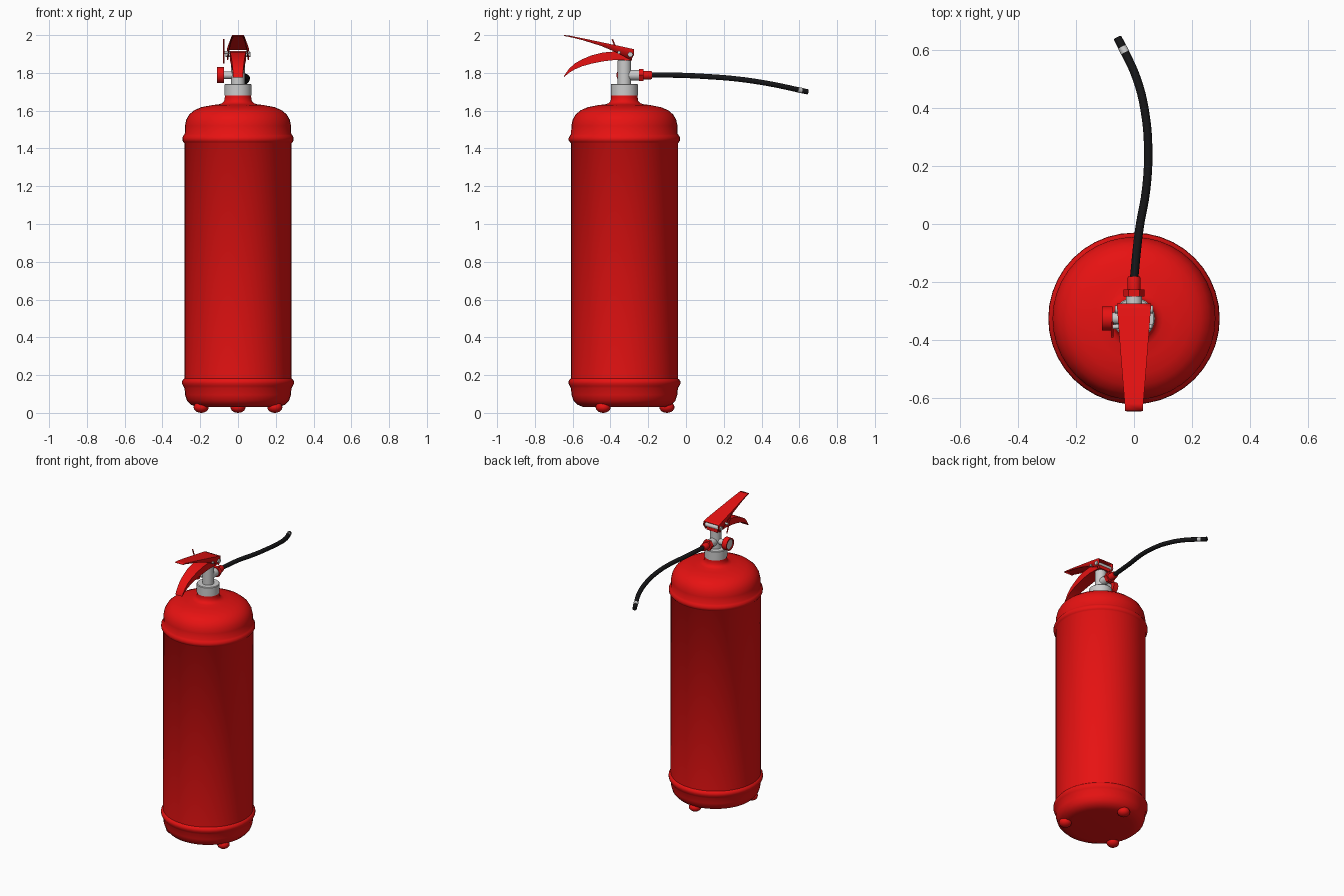
import bpy, bmesh, math
from mathutils import Vector

if "Cube" in bpy.data.objects:
    bpy.data.objects.remove(bpy.data.objects["Cube"])

CY = -0.326  # cylinder axis in y
AXIS_Z = 1.788  # height of the outlet and gauge


def material(name, color):
    m = bpy.data.materials.new(name)
    m.diffuse_color = (*color, 1)
    m.use_nodes = True
    m.node_tree.nodes["Principled BSDF"].inputs["Base Color"].default_value = m.diffuse_color
    return m


RED = material("red_paint", (0.8, 0.006, 0.006))
BLACK = material("black_rubber", (0.008, 0.008, 0.009))


def finish(name, bm, mat=None, angle=35):
    bmesh.ops.remove_doubles(bm, verts=bm.verts, dist=1e-5)
    bmesh.ops.recalc_face_normals(bm, faces=bm.faces)
    me = bpy.data.meshes.new(name)
    bm.to_mesh(me)
    bm.free()
    ob = bpy.data.objects.new(name, me)
    bpy.context.collection.objects.link(ob)
    if mat:
        me.materials.append(mat)
    bpy.ops.object.select_all(action='DESELECT')
    ob.select_set(True)
    bpy.context.view_layer.objects.active = ob
    bpy.ops.object.shade_smooth_by_angle(angle=math.radians(angle))
    return ob


def lathe(name, profile, origin, axis=(0, 0, 1), mat=None, segs=24, angle=35):
    """Revolve (radius, height) points around an axis through origin."""
    bm = bmesh.new()
    vs = [bm.verts.new((r, 0, h)) for r, h in profile]
    es = [bm.edges.new(p) for p in zip(vs, vs[1:])]
    bmesh.ops.spin(bm, geom=vs + es, cent=(0, 0, 0), axis=(0, 0, 1),
                   angle=math.tau, steps=segs)
    rot = Vector((0, 0, 1)).rotation_difference(Vector(axis))
    for v in bm.verts:
        v.co = rot @ v.co + Vector(origin)
    return finish(name, bm, mat, angle)


def rod(name, a, b, r, mat=None, segs=12):
    a, b = Vector(a), Vector(b)
    n = (b - a).length
    return lathe(name, [(0, 0), (r, 0), (r, n), (0, n)], a, (b - a).normalized(), mat, segs)


def lever(name, stations, closed):
    """Loft box or channel sections given as (y, z_top, z_bottom, half_width)."""
    bm = bmesh.new()
    rows = [[bm.verts.new(p) for p in ((-w, y, zb), (-w, y, zt), (w, y, zt), (w, y, zb))]
            for y, zt, zb, w in stations]
    for a, b in zip(rows, rows[1:]):
        for i in range(4 if closed else 3):
            j = (i + 1) % 4
            bm.faces.new((a[i], a[j], b[j], b[i]))
    if closed:
        bm.faces.new(rows[0])
        bm.faces.new(rows[-1])
    ob = finish(name, bm, RED)
    if not closed:
        mod = ob.modifiers.new("thickness", 'SOLIDIFY')
        mod.thickness = 0.006
        mod.offset = -1
    return ob


# Cylinder body with two raised bands, rounded shoulder and neck
body = [(0, .03), (.19, .03), (.22, .032), (.25, .044), (.27, .065), (.28, .095), (.283, .13),
        (.29, .142), (.296, .155), (.296, .168), (.289, .178), (.283, .182),
        (.283, 1.428), (.289, 1.434), (.295, 1.443), (.295, 1.456), (.289, 1.468), (.282, 1.476),
        (.281, 1.52), (.274, 1.552), (.258, 1.58), (.232, 1.602), (.195, 1.618), (.14, 1.629),
        (.1, 1.634), (.083, 1.64), (.073, 1.652), (.07, 1.67), (.07, 1.69), (0, 1.69)]
lathe("cylinder_body", body, (0, CY, 0), mat=RED, segs=40, angle=50)

# Three rounded feet
for i in range(3):
    a = math.radians(90 + 120 * i)
    foot = [(.04 * math.cos(t), -.03 * math.sin(t)) for t in
            (math.radians(-90 + 18 * k) for k in range(11))]
    foot[0], foot[-1] = (0, .03), (0, -.03)
    lathe(f"foot_{i + 1}", foot, (.225 * math.cos(a), CY + .225 * math.sin(a), .03),
          mat=RED, segs=16)

# Grey collar and valve stem
lathe("neck_collar", [(0, 1.68), (.072, 1.68), (.072, 1.738), (.068, 1.742), (0, 1.742)],
      (0, CY, 0), segs=32)
lathe("valve_stem", [(0, 1.735), (.036, 1.735), (.036, 1.865), (.03, 1.87), (.03, 1.9), (0, 1.9)],
      (0, CY, 0))

# Outlet, hex nut and hose sleeve
rod("outlet_pipe", (0, CY, AXIS_Z), (0, -.24, AXIS_Z), .028, segs=20)
rod("hose_nut", (0, -.25, AXIS_Z), (0, -.226, AXIS_Z), .037, RED, 6)
lathe("hose_sleeve", [(0, 0), (.023, 0), (.023, .038), (.02, .046), (0, .046)],
      (0, -.227, AXIS_Z), (0, 1, 0), RED, 20)

# Pressure gauge on the left
rod("gauge_pipe", (0, CY, AXIS_Z), (-.08, CY, AXIS_Z), .02, segs=16)
lathe("gauge_housing", [(0, 0), (.042, 0), (.042, .036), (.034, .036), (.034, .028), (0, .028)],
      (-.074, CY, AXIS_Z), (-1, 0, 0), RED)
rod("gauge_face", (-.1, CY, AXIS_Z), (-.104, CY, AXIS_Z), .034, segs=24)


# Curved hose with a pale band near the tip
def tube(name, pts, r, mat=None):
    cu = bpy.data.curves.new(name, 'CURVE')
    cu.dimensions = '3D'
    cu.bevel_depth = r
    cu.bevel_resolution = 3
    cu.use_fill_caps = True
    cu.resolution_u = 5
    sp = cu.splines.new('BEZIER')
    sp.bezier_points.add(len(pts) - 1)
    for bp, p in zip(sp.bezier_points, pts):
        bp.co = p
        bp.handle_left_type = bp.handle_right_type = 'AUTO'
    ob = bpy.data.objects.new(name, cu)
    bpy.context.collection.objects.link(ob)
    if mat:
        cu.materials.append(mat)


tube("hose", [(0, -.19, 1.789), (.018, -.02, 1.787), (.042, .12, 1.78), (.049, .25, 1.77),
              (.039, .38, 1.753), (.01, .5, 1.731), (-.035, .6, 1.709), (-.057, .643, 1.7)],
     .0145, BLACK)
tube("hose_band", [(-.03, .59, 1.7115), (-.04, .61, 1.7068)], .0155)

# Upper squeeze lever (channel) and curved lower carry handle
lever("squeeze_lever", [(-.275, 1.925, 1.895, .058), (-.292, 1.929, 1.868, .058),
                        (-.36, 1.944, 1.905, .053), (-.45, 1.963, 1.943, .046),
                        (-.55, 1.984, 1.974, .038), (-.62, 1.998, 1.991, .032),
                        (-.645, 2.0, 1.995, .031)], False)
lever("carry_handle", [(-.285, 1.89, 1.866, .043), (-.33, 1.908, 1.867, .043),
                       (-.38, 1.913, 1.868, .043), (-.44, 1.908, 1.861, .041),
                       (-.5, 1.893, 1.849, .038), (-.55, 1.872, 1.835, .034),
                       (-.59, 1.849, 1.818, .031), (-.62, 1.821, 1.8, .028),
                       (-.647, 1.782, 1.776, .026)], True)

# Pivot bolt and safety pin with its pull bar
rod("pivot_bolt", (-.066, -.295, 1.897), (.066, -.295, 1.897), .014)
rod("safety_pin", (-.075, -.355, 1.908), (.062, -.355, 1.908), .008)
rod("pin_pull_bar", (-.075, -.39, 1.978), (-.075, -.34, 1.85), .004, RED, 8)
